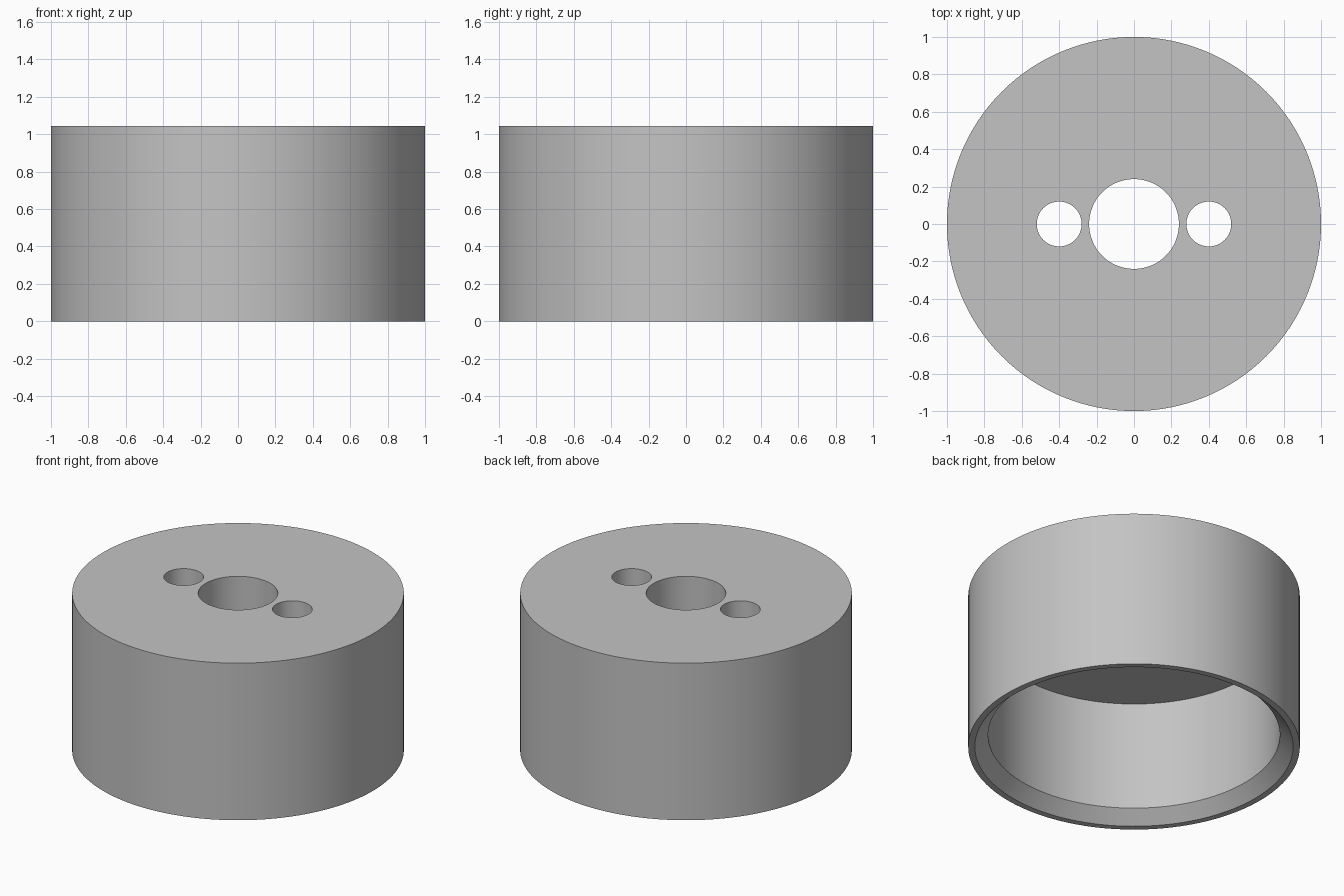
import bpy
import bmesh
from math import cos, sin, tau, radians

default = bpy.data.objects.get("Cube")
if default:
    bpy.data.objects.remove(default, do_unlink=True)

HEIGHT = 1.045
SEGMENTS = 128

# Single grey finish
grey = bpy.data.materials.new("plain_grey")
grey.use_nodes = True
colour = (0.55, 0.55, 0.55, 1)
grey.diffuse_color = colour
grey.node_tree.nodes["Principled BSDF"].inputs["Base Color"].default_value = colour


def lathe(name, profile, segments):
    """Revolve a closed (radius, height) profile around the z axis."""
    bm = bmesh.new()
    rings = [[bm.verts.new((r * cos(tau * i / segments), r * sin(tau * i / segments), z))
              for r, z in profile] for i in range(segments)]
    n = len(profile)
    for i in range(segments):
        a, b = rings[i], rings[(i + 1) % segments]
        for j in range(n):
            k = (j + 1) % n
            bm.faces.new((a[j], b[j], b[k], a[k]))
    bmesh.ops.recalc_face_normals(bm, faces=bm.faces)
    mesh = bpy.data.meshes.new(name)
    bm.to_mesh(mesh)
    bm.free()
    obj = bpy.data.objects.new(name, mesh)
    bpy.context.collection.objects.link(obj)
    mesh.materials.append(grey)
    return obj


# Cup wall, thick top, centre bore and chamfered lower lip
cap = lathe("cap_body", [
    (0.24, HEIGHT), (1.0, HEIGHT), (1.0, 0),
    (0.96, 0), (0.88, 0.08), (0.88, 0.805), (0.24, 0.805),
], SEGMENTS)

# Two small holes beside the bore
cutters = []
for side, x in (("left", 0.4), ("right", -0.4)):
    bpy.ops.mesh.primitive_cylinder_add(vertices=64, radius=0.12, depth=0.6,
                                        location=(x, 0, 0.92))
    cutter = bpy.context.object
    cutter.name = side + "_hole_cutter"
    cutter.hide_render = True
    cutter.data.materials.append(grey)
    cutters.append(cutter)
    cut = cap.modifiers.new(side + "_hole", 'BOOLEAN')
    cut.operation = 'DIFFERENCE'
    cut.solver = 'EXACT'
    cut.object = cutter

# Apply the cuts, then smooth the round walls and keep the rims sharp
bpy.ops.object.select_all(action='DESELECT')
cap.select_set(True)
bpy.context.view_layer.objects.active = cap
for cut in list(cap.modifiers):
    bpy.ops.object.modifier_apply(modifier=cut.name)
for cutter in cutters:
    bpy.data.objects.remove(cutter, do_unlink=True)
bpy.ops.object.shade_smooth_by_angle(angle=radians(30))
